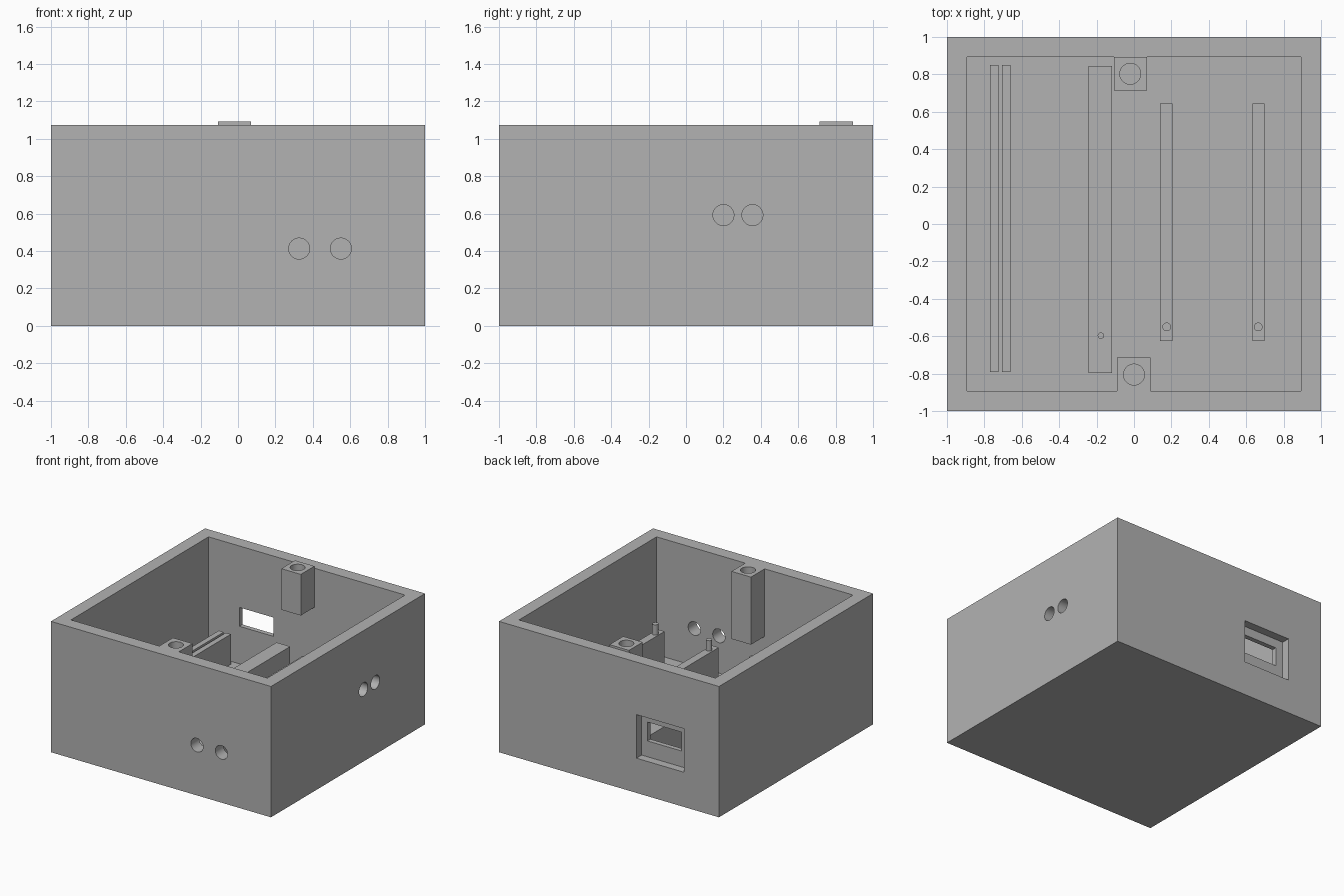
import bpy
import math

# Remove the default cube
cube = bpy.data.objects.get("Cube")
if cube:
    bpy.data.objects.remove(cube, do_unlink=True)

# Single material
grey = bpy.data.materials.new("plain_grey")
grey.use_nodes = True
GREY = (0.448, 0.448, 0.448, 1)
grey.diffuse_color = GREY
grey.node_tree.nodes["Principled BSDF"].inputs["Base Color"].default_value = GREY


def box(name, xs, ys, zs):
    """Box spanning the given x, y and z ranges."""
    spans = (xs, ys, zs)
    bpy.ops.mesh.primitive_cube_add(size=1, location=[sum(s) / 2 for s in spans])
    ob = bpy.context.object
    ob.scale = [s[1] - s[0] for s in spans]
    return finish(ob, name)


def rod(name, centre, radius, length, axis="z"):
    """Round rod centred on a point along an axis."""
    turn = {"x": (0, math.pi / 2, 0), "y": (math.pi / 2, 0, 0), "z": (0, 0, 0)}[axis]
    bpy.ops.mesh.primitive_cylinder_add(vertices=48, radius=radius, depth=length,
                                        location=centre, rotation=turn)
    return finish(bpy.context.object, name)


def finish(ob, name):
    ob.name = name
    ob.data.materials.append(grey)
    bpy.ops.object.transform_apply(location=True, rotation=True, scale=True)
    return ob


def combine(target, tool, operation="DIFFERENCE"):
    """Apply a boolean and discard the tool."""
    mod = target.modifiers.new("combine", "BOOLEAN")
    mod.operation = operation
    mod.solver = "EXACT"
    mod.object = tool
    bpy.ops.object.select_all(action="DESELECT")
    target.select_set(True)
    bpy.context.view_layer.objects.active = target
    bpy.ops.object.modifier_apply(modifier=mod.name)
    bpy.data.objects.remove(tool, do_unlink=True)


def smooth(ob):
    bpy.ops.object.select_all(action="DESELECT")
    ob.select_set(True)
    bpy.context.view_layer.objects.active = ob
    bpy.ops.object.shade_smooth_by_angle(angle=math.radians(30))


INNER = 0.893   # inside face of the walls
FLOOR = 0.107   # top of the floor
RIM = 1.075     # top of the walls
HOLE = 0.056
BORE_DEPTH = 0.25

# Open box
shell = box("enclosure_shell", (-1, 1), (-1, 1), (0, RIM))
combine(shell, box("cavity", (-INNER, INNER), (-INNER, INNER), (FLOOR, RIM + 0.2)))

# Front screw post, flush with the rim and merged into the wall
combine(shell, box("front_post", (-0.09, 0.087), (-0.95, -0.715), (0.52, RIM)), "UNION")
combine(shell, rod("front_bore", (0, -0.805, RIM), HOLE, 2 * BORE_DEPTH))

# Paired round holes in the front and side walls
for x in (0.327, 0.55):
    combine(shell, rod("front_hole", (x, -0.95, 0.413), HOLE, 0.3, "y"))
for y in (0.2, 0.355):
    combine(shell, rod("side_hole", (0.95, y, 0.592), HOLE, 0.3, "x"))

# Recessed connector window in the back wall
combine(shell, box("recess", (-0.68, -0.25), (0.932, 1.1), (0.285, 0.643)))
combine(shell, box("window", (-0.613, -0.303), (0.8, 1.1), (0.415, 0.57)))
smooth(shell)

# Back screw post, standing proud of the rim
back_post = box("back_post", (-0.107, 0.07), (0.715, INNER), (0.754, 1.092))
combine(back_post, rod("back_bore", (-0.02, 0.803, 1.092), HOLE, 2 * BORE_DEPTH))
smooth(back_post)

# Ribs on the floor
ribs = [
    ("slot_rib_outer", (-0.77, -0.725), (-0.792, 0.85), 0.354),
    ("slot_rib_inner", (-0.705, -0.66), (-0.792, 0.85), 0.354),
    ("wide_rib", (-0.242, -0.117), (-0.797, 0.845), 0.40),
    ("centre_rib", (0.14, 0.205), (-0.625, 0.643), 0.47),
    ("side_rib", (0.633, 0.697), (-0.625, 0.643), 0.47),
]
for name, xs, ys, top in ribs:
    box(name, xs, ys, (FLOOR, top))

# Locating pegs on the ribs
pegs = [
    ("wide_rib_peg", -0.177, -0.597, 0.40, 0.49, 0.017),
    ("centre_rib_peg", 0.175, -0.55, 0.47, 0.555, 0.023),
    ("side_rib_peg", 0.664, -0.55, 0.47, 0.555, 0.023),
]
for name, x, y, low, high, radius in pegs:
    smooth(rod(name, (x, y, (low + high) / 2), radius, high - low))
